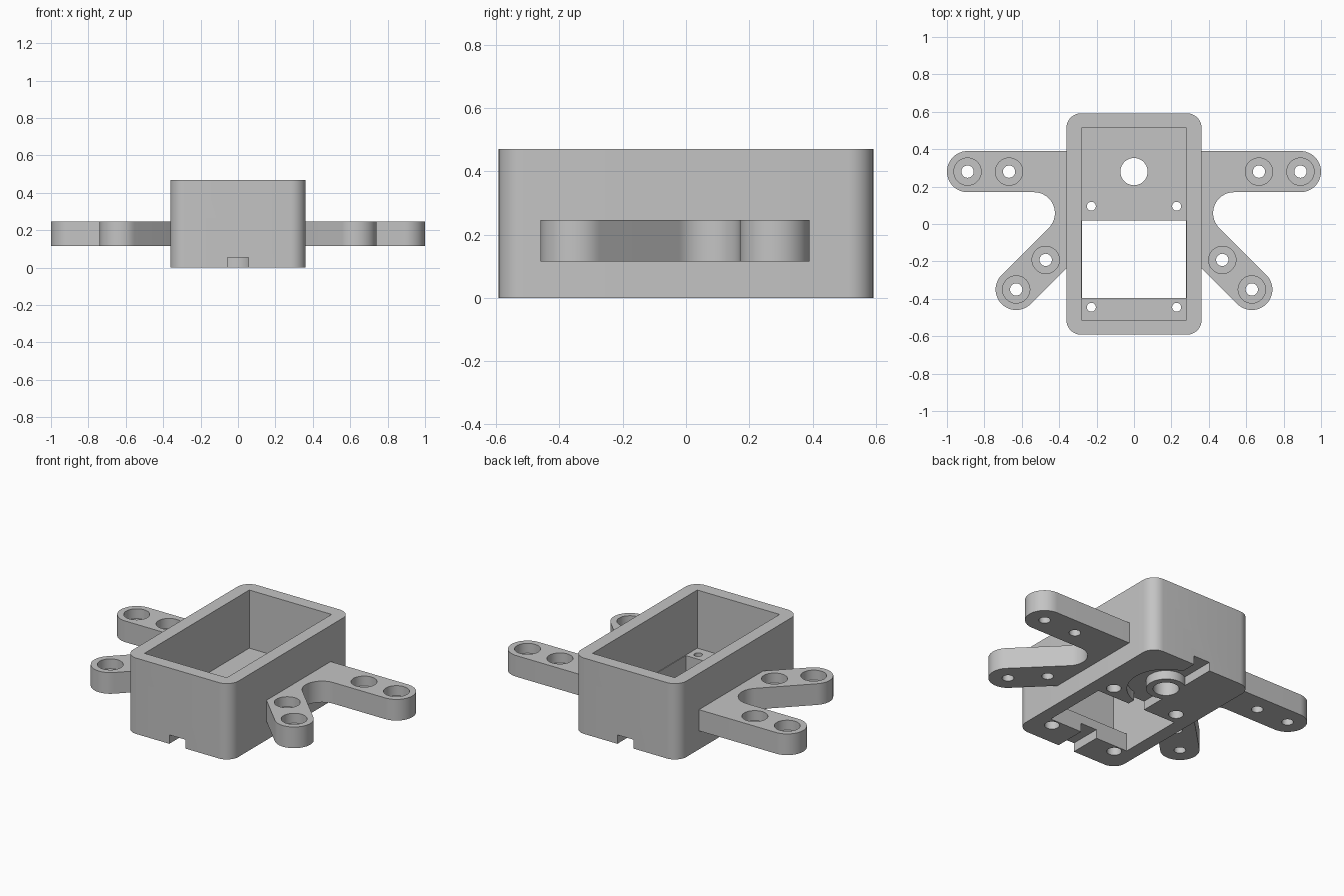
import bpy, bmesh
from math import sin, cos, radians

if "Cube" in bpy.data.objects:
    bpy.data.objects.remove(bpy.data.objects["Cube"], do_unlink=True)

gray = bpy.data.materials.new("plain_gray")
gray.use_nodes = True
gray.diffuse_color = (0.55, 0.55, 0.55, 1)
gray.node_tree.nodes["Principled BSDF"].inputs["Base Color"].default_value = (0.55, 0.55, 0.55, 1)


def arc(cx, cy, r, a0, a1, n=16):
    angles = [radians(a0 + (a1 - a0) * i / n) for i in range(n + 1)]
    return [(cx + r * cos(a), cy + r * sin(a)) for a in angles]


def circle(cx, cy, r, n=40):
    return arc(cx, cy, r, 0, 360, n)[:-1]


def rect(x0, x1, y0, y1):
    return [(x0, y0), (x1, y0), (x1, y1), (x0, y1)]


def prism(name, pts, z0, z1):
    """Extrude a flat outline between two heights."""
    bm = bmesh.new()
    face = bm.faces.new([bm.verts.new((x, y, z0)) for x, y in pts])
    top = bmesh.ops.extrude_face_region(bm, geom=[face])["geom"]
    for v in top:
        if isinstance(v, bmesh.types.BMVert):
            v.co.z = z1
    bmesh.ops.recalc_face_normals(bm, faces=bm.faces[:])
    mesh = bpy.data.meshes.new(name)
    bm.to_mesh(mesh)
    bm.free()
    mesh.materials.append(gray)
    ob = bpy.data.objects.new(name, mesh)
    bpy.context.collection.objects.link(ob)
    return ob


def activate(ob):
    bpy.ops.object.select_all(action="DESELECT")
    ob.select_set(True)
    bpy.context.view_layer.objects.active = ob


def cut(ob, pts, z0, z1):
    """Subtract an extruded outline, then discard the cutter."""
    cutter = prism("cutter", pts, z0, z1)
    cutter.hide_render = True
    mod = ob.modifiers.new("cut", "BOOLEAN")
    mod.operation = "DIFFERENCE"
    mod.solver = "EXACT"
    mod.object = cutter
    activate(ob)
    bpy.ops.object.modifier_apply(modifier=mod.name)
    bpy.data.objects.remove(cutter, do_unlink=True)


# Housing: rounded open-topped box
HX, HY, R = 0.362, 0.592, 0.08
outline = []
for sx, sy, start in ((1, 1, 0), (-1, 1, 90), (-1, -1, 180), (1, -1, 270)):
    outline += arc(sx * (HX - R), sy * (HY - R), R, start, start + 90, 10)
housing = prism("housing", outline, 0, 0.47)
cut(housing, rect(-0.282, 0.282, -0.513, 0.513), 0.11, 0.6)

# Floor window, shaft hole and counterbored screw holes
cut(housing, rect(-0.278, 0.278, -0.395, 0.02), -0.1, 0.2)
cut(housing, circle(0, 0.28, 0.073), -0.1, 0.2)
for x in (-0.228, 0.228):
    for y in (-0.445, 0.095):
        cut(housing, circle(x, y, 0.024, 24), -0.1, 0.2)
        cut(housing, circle(x, y, 0.042, 24), -0.1, 0.06)

# Cable channel underneath, curving around the shaft boss
W, D = 0.056, 0.055
cut(housing, rect(-W, W, -0.7, -0.3), -0.1, D)
channel = [(W, -0.1)] + arc(0, 0.28, 0.22, -75.3, 75.3, 24) + [(W, 0.7), (-W, 0.7)]
channel += arc(0, 0.28, 0.112, 120, -120, 28) + [(-W, -0.1)]
cut(housing, channel, -0.1, D)

# Forked mounting arms, mirrored across the housing
fork = [(0.33, 0.39)] + arc(0.89, 0.28, 0.11, 90, -90, 24)
fork += arc(0.535, 0.058, 0.112, 90, 225, 20)
fork += arc(0.63, -0.35, 0.11, 45, -135, 24) + [(0.33, -0.206)]
arms = prism("mounting_arms", fork, 0.115, 0.246)
for x, y in ((0.89, 0.28), (0.668, 0.28), (0.63, -0.35), (0.472, -0.192)):
    cut(arms, circle(x, y, 0.033, 28), 0, 0.4)
    cut(arms, circle(x, y, 0.073), 0.185, 0.4)

for ob in (housing, arms):
    activate(ob)
    bpy.ops.object.shade_smooth_by_angle(angle=radians(30))

arms.modifiers.new("mirror", "MIRROR").use_axis[0] = True
